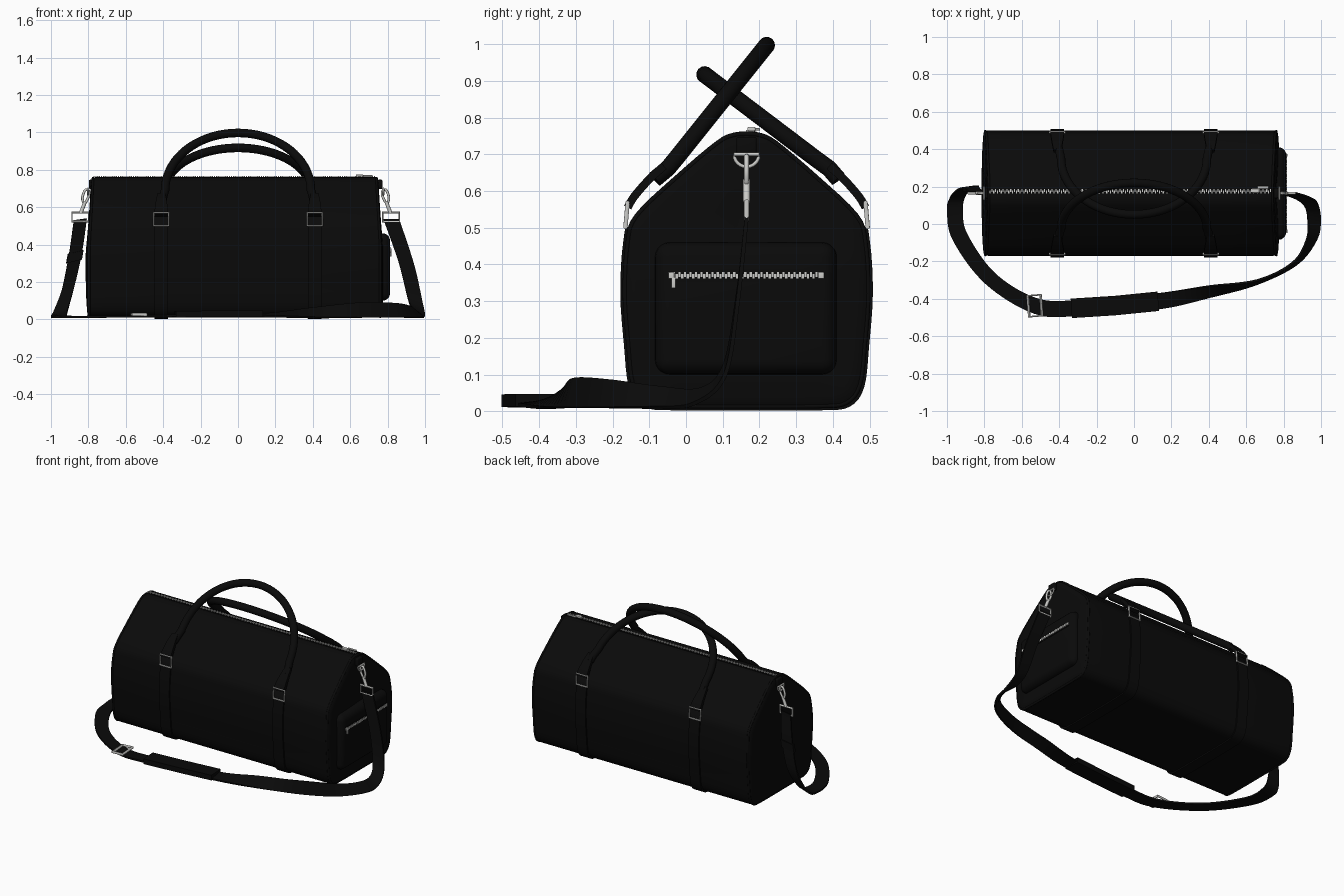
import bpy, bmesh, math
from mathutils import Vector, Matrix

if "Cube" in bpy.data.objects:
    bpy.data.objects.remove(bpy.data.objects["Cube"], do_unlink=True)


def material(name, rgb, rough):
    m = bpy.data.materials.new(name)
    m.use_nodes = True
    m.diffuse_color = (*rgb, 1)
    node = m.node_tree.nodes["Principled BSDF"]
    node.inputs["Base Color"].default_value = (*rgb, 1)
    node.inputs["Roughness"].default_value = rough
    return m


BLACK = material("black_leather", (0.003, 0.003, 0.003), 0.6)
SILVER = material("silver_metal", (0.6, 0.6, 0.58), 0.4)
CY = 0.165  # centre line of the bag in y


def from_bmesh(name, bm, mat):
    """Turn a bmesh into an object, smooth except at sharp edges."""
    bmesh.ops.recalc_face_normals(bm, faces=bm.faces[:])
    for f in bm.faces:
        f.smooth = True
    for e in bm.edges:
        e.smooth = e.calc_face_angle(0) < math.radians(40)
    mesh = bpy.data.meshes.new(name)
    bm.to_mesh(mesh)
    bm.free()
    mesh.materials.append(mat)
    bpy.context.collection.objects.link(bpy.data.objects.new(name, mesh))


def spline(pts, steps):
    """Smooth path through points of two to four dimensions."""
    p = [Vector(q) for q in [pts[0], *pts, pts[-1]]]
    out = []
    for a, b, c, d in zip(p, p[1:], p[2:], p[3:]):
        for i in range(steps):
            t = i / steps
            out.append(b + (c - a) * (t / 2) + (a * 2 - b * 5 + c * 4 - d) * (t**2 / 2)
                       + (b * 3 - a - c * 3 + d) * (t**3 / 2))
    return out + [p[-1]]


def loft(name, rings, mat, cyclic=False):
    bm = bmesh.new()
    rows = [[bm.verts.new(v) for v in ring] for ring in rings]
    n = len(rows[0])
    for a, b in zip(rows, rows[1:] + rows[:1] if cyclic else rows[1:]):
        for i in range(n):
            j = (i + 1) % n
            bm.faces.new((a[i], a[j], b[j], b[i]))
    if not cyclic:
        bm.faces.new(rows[0])
        bm.faces.new(rows[-1])
    from_bmesh(name, bm, mat)


def ribbon(name, path, sides, thick):
    """Flat band; sides holds the full width vector at each path point."""
    rings = []
    for i, (p, w) in enumerate(zip(path, sides)):
        tangent = path[min(i + 1, len(path) - 1)] - path[max(i - 1, 0)]
        n = tangent.cross(w).normalized() * (thick / 2)
        h = w / 2
        rings.append([p - h - n, p + h - n, p + h + n, p - h + n])
    loft(name, rings, BLACK)


def tube(name, pts, radius, mat, cyclic=False, sides=10):
    """Round tube whose section is carried along the path without twist."""
    pts = [Vector(p) for p in pts]
    last = len(pts) - 1
    rings, normal, old = [], None, None
    for i, p in enumerate(pts):
        if cyclic:
            t = pts[(i + 1) % len(pts)] - pts[i - 1]
        else:
            t = pts[min(i + 1, last)] - pts[max(i - 1, 0)]
        t.normalize()
        normal = old.rotation_difference(t) @ normal if old else t.orthogonal().normalized()
        other, old = t.cross(normal), t
        angles = [2 * math.pi * k / sides for k in range(sides)]
        rings.append([p + (normal * math.cos(a) + other * math.sin(a)) * radius for a in angles])
    loft(name, rings, mat, cyclic)


def frame(name, centre, u, v, radius):
    """Rectangular metal loop with half sides u and v."""
    c, u, v = Vector(centre), Vector(u), Vector(v)
    tube(name, [c - u - v, c + u - v, c + u + v, c - u + v], radius, SILVER, True)


def block(bm, centre, size):
    bmesh.ops.create_cube(bm, size=1, matrix=Matrix.Translation(centre) @ Matrix.Diagonal((*size, 1)))


def box(name, centre, size, mat, bevel=0.0, segments=3):
    bm = bmesh.new()
    block(bm, centre, size)
    if bevel:
        bmesh.ops.bevel(bm, geom=bm.edges[:], offset=bevel, segments=segments, profile=0.5, affect='EDGES')
    from_bmesh(name, bm, mat)


def zipper(name, start, end, across, count):
    """Row of alternating teeth."""
    a, b, side = Vector(start), Vector(end), Vector(across)
    size = Vector((0.006, 0.006, 0.006)) + side * 1.2
    bm = bmesh.new()
    for i in range(count):
        block(bm, a.lerp(b, i / (count - 1)) + side * (0.4 if i % 2 else -0.4), size)
    from_bmesh(name, bm, SILVER)


# Body cross-section, one half then mirrored
half = spline([(0, .01), (.2, .011), (.275, .02), (.312, .07), (.325, .18), (.335, .32), (.327, .46),
               (.302, .535), (.19, .642), (.08, .735), (.035, .757), (0, .76)], 4)
section = half + [Vector((-p.x, p.y)) for p in reversed(half[1:-1])]


def end_x(s, z):
    edge = 0.768 if s > 0 else 0.803
    return s * (edge - 0.02 * max(0, (z - 0.4) / 0.36))


def body_ring(t, scale, bulge=0):
    s = 1 if t > 0 else -1
    return [(end_x(s, p.y) * abs(t) + s * bulge, CY + p.x * scale, .33 + (p.y - .33) * scale)
            for p in section]


stations = [(1, .2, .012), (1, .6, .01), (1, .9, .004), (1, .97, 0), (.992, .992, 0), (.97, 1, 0), (.5, 1, 0)]
rings = [body_ring(-t, k, b) for t, k, b in stations] + [body_ring(t, k, b) for t, k, b in reversed(stations)]
loft("bag_body", rings, BLACK)
for s, side in ((1, "left"), (-1, "right")):
    tube(f"{side}_piping", body_ring(s * .99, .988), 0.007, BLACK, True)

# Straps wrapped under the body
lower = [p for p in half if p.y < 0.505]
around = [Vector((-p.x, p.y)) for p in reversed(lower[1:])] + lower
for s, side in ((1, "left"), (-1, "right")):
    wrap = [Vector((s * .41, CY + p.x * 1.012, .3 + (p.y - .3) * 1.012)) for p in around]
    ribbon(f"{side}_wrap_strap", wrap, [Vector((.074, 0, 0))] * len(wrap), 0.01)

# Crossing handles with their tabs and metal rings
for face, d, top, lean, base in (("front", -1, .997, .8, .215), ("back", 1, .917, 1.32, .225)):
    spring = .69
    arch = []
    for i in range(37):
        a = math.pi * i / 36
        z = spring + (top - spring) * math.sin(a)
        arch.append(Vector((.39 * math.cos(a), CY + d * (base - (z - .66) * lean), z)))
    foot = [Vector((.405, CY + d * .25, .632)), Vector((.399, CY + d * base, .661))]
    mirror = [Vector((-p.x, p.y, p.z)) for p in reversed(foot)]
    tube(f"{face}_handle", foot + arch + mirror, 0.023, BLACK, sides=14)
    for s, side in ((1, "left"), (-1, "right")):
        tab = spline([(s * .41, CY + d * y, z, w) for y, z, w in
                      ((.324, .555, .074), (.306, .585, .07), (.265, .632, .056), (.225, .668, .04))], 4)
        ribbon(f"{face}_{side}_handle_tab", [Vector(p[:3]) for p in tab],
               [Vector((p[3], 0, 0)) for p in tab], 0.022)
        frame(f"{face}_{side}_handle_ring", (s * .41, CY + d * .327, .535), (.04, 0, 0), (0, d * -.003, .034), .006)

# Top zip
box("zip_tape", (-.015, .175, .759), (1.5, .035, .006), BLACK)
zipper("top_zip", (-.77, .175, .763), (.73, .175, .763), (0, .008, 0), 150)
box("zip_slider", (.65, .178, .768), (.04, .022, .012), SILVER, .003)
box("zip_pull", (.69, .195, .768), (.06, .014, .006), SILVER, .002)

# End pocket with its zip
box("end_pocket", (.765, .163, .28), (.096, .495, .36), BLACK, .04, 5)
box("pocket_zip_tape", (.812, .168, .37), (.006, .42, .032), BLACK)
zipper("pocket_zip", (.815, -.04, .37), (.815, .37, .37), (0, 0, .006), 56)
for y, side in ((-.04, "front"), (.368, "back")):
    box(f"pocket_zip_{side}_stop", (.816, y, .37), (.008, .016, .018), SILVER, .002)
box("pocket_zip_pull", (.817, -.034, .35), (.006, .012, .03), SILVER, .002)

# Rings and clasps at both ends
for s, side, e in ((1, "left", .765), (-1, "right", .79)):
    box(f"{side}_ring_tab", (s * (e - .005), CY, .722), (.024, .055, .05), BLACK, .006)
    arc = [(s * (e + .012), CY + .034 * math.cos(a), .7 + .034 * math.sin(a))
           for a in [math.pi * (1 + i / 12) for i in range(13)]]
    tube(f"{side}_end_ring", arc, .005, SILVER, True)
    hook = [(s * (e + p.x), CY, p.y) for p in spline(
        [(.033, .615), (.042, .65), (.028, .69), (.01, .69), (.006, .665), (.02, .632)], 4)]
    tube(f"{side}_clasp_hook", hook, .007, SILVER, True)
    tube(f"{side}_clasp_swivel", [(s * (e + .027), CY, .63), (s * (e + .05), CY, .57)], .01, SILVER)
    frame(f"{side}_clasp_loop", (s * (e + .053), CY, .547), (.044, 0, 0), (0, 0, .024), .007)

# Shoulder strap: position and width vector at each point
strap = [
    ((-.843, .168, .535), (.07, 0, .01)), ((-.868, .19, .36), (.07, .01, .02)),
    ((-.905, .19, .18), (.07, .01, .03)), ((-.945, .14, .055), (.08, 0, .03)),
    ((-.957, .07, .02), (.085, .01, .01)), ((-.93, -.07, .014), (.075, .04, 0)),
    ((-.77, -.29, .014), (.05, .06, 0)), ((-.53, -.437, .016), (.01, .085, 0)),
    ((-.3, -.45, .02), (-.005, .085, 0)), ((.13, -.413, .022), (-.01, .085, .01)),
    ((.4, -.362, .035), (-.01, .06, .05)), ((.66, -.31, .05), (0, .02, .08)),
    ((.86, -.21, .048), (-.02, .01, .075)), ((.95, -.08, .038), (-.05, .01, .055)),
    ((.962, .03, .04), (-.07, .02, .04)), ((.945, .105, .11), (-.08, 0, .03)),
    ((.9, .14, .3), (-.085, 0, .02)), ((.82, .166, .535), (-.085, 0, 0))]
ribbon("shoulder_strap", spline([p for p, w in strap], 8), spline([w for p, w in strap], 8), 0.011)
pad = [Vector(p) for p in ((-.335, -.451, .028), (-.1, -.436, .03), (.13, -.413, .03))]
ribbon("shoulder_pad", pad, [Vector((-.007, .104, 0))] * 3, 0.034)
frame("strap_adjuster", (-.53, -.437, .026), (.034, .003, 0), (-.004, .056, 0), .008)
keeper = [Vector((-.868, .19, .36)), Vector((-.877, .19, .31))]
ribbon("strap_keeper", keeper, [Vector((.082, .01, .02))] * 2, 0.024)
